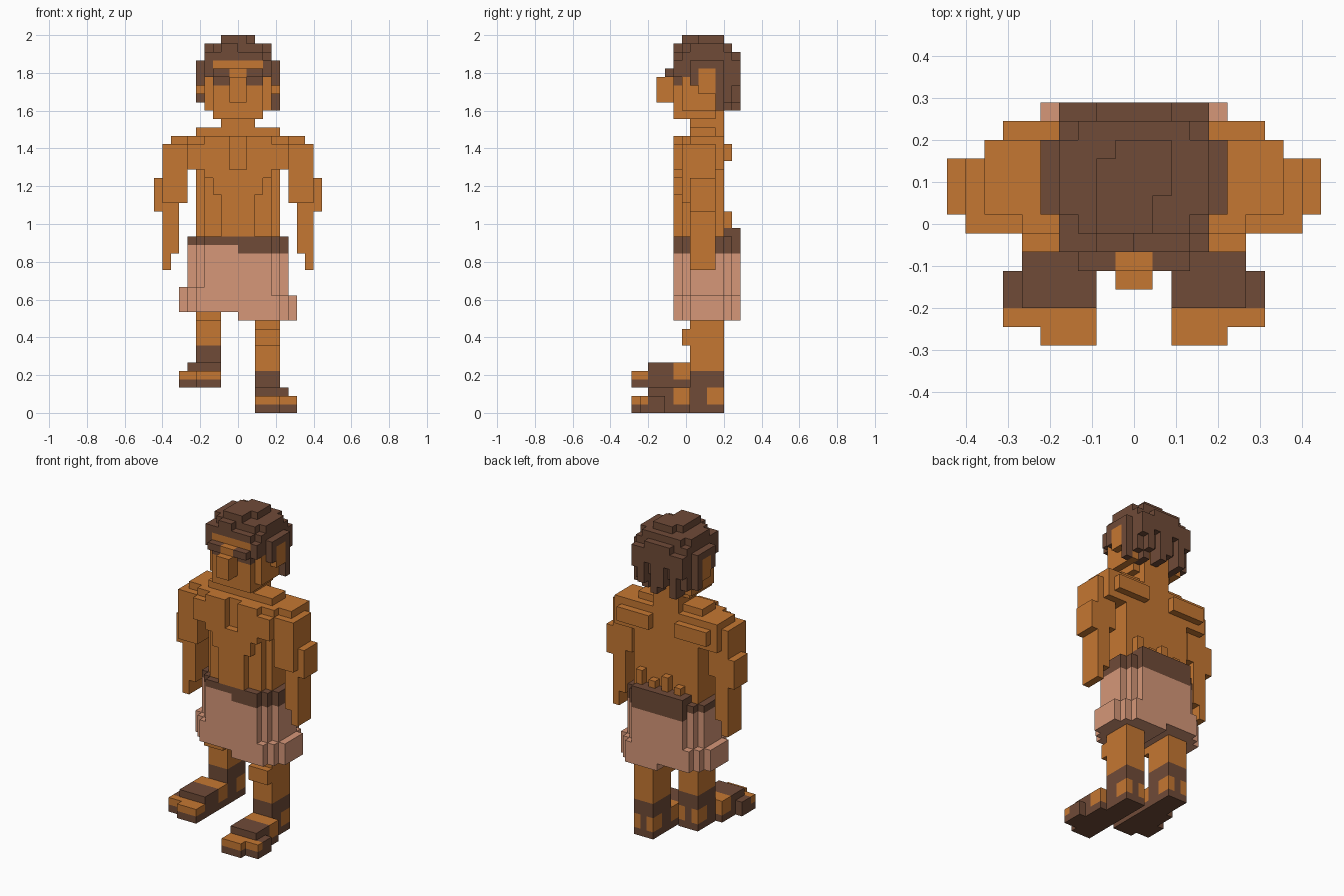
import bpy, bmesh
from mathutils import Vector

if "Cube" in bpy.data.objects:
    bpy.data.objects.remove(bpy.data.objects["Cube"], do_unlink=True)

V = 2 / 45                      # edge of one block
SKIN, BROWN, PINK = 0, 1, 2


def make_mat(name, col):
    m = bpy.data.materials.new(name)
    m.use_nodes = True
    m.diffuse_color = (*col, 1)
    b = next(n for n in m.node_tree.nodes if n.type == 'BSDF_PRINCIPLED')
    b.inputs["Base Color"].default_value = (*col, 1)
    b.inputs["Roughness"].default_value = 0.9
    return m


mats = [make_mat("tan_skin", (0.56, 0.185, 0.032)),
        make_mat("dark_brown", (0.162, 0.07, 0.039)),
        make_mat("dusty_pink", (0.67, 0.31, 0.19))]

cells = {}                      # (x, y, z) -> (part, colour)


def box(part, col, x0, x1, y0, y1, z0, z1):
    """Fill a block range; a later box overrides an earlier one."""
    for x in range(x0, x1):
        for y in range(y0, y1):
            for z in range(z0, z1):
                cells[x, y, z] = (part, col)


def pair(part, col, x0, x1, *rest):
    """Fill a range on the left side (+x) and mirror it to the right."""
    box("left_" + part, col, x0, x1, *rest)
    box("right_" + part, col, -x1, -x0, *rest)


def both(part, col, x0, x1, *rest):
    """Mirrored ranges that belong to one part."""
    box(part, col, x0, x1, *rest)
    box(part, col, -x1, -x0, *rest)


def half_ring(part, col, side, grow, z0, z1):
    """One half of a band around the hips with stepped corners."""
    for w, y0, y1 in ((4, 5, 13), (5, 6, 12), (6, 7, 11)):
        w += grow
        x0, x1 = (0, w) if side > 0 else (-w, 0)
        box(part, col, x0, x1, y0, y1, z0, z1)


# Legs and sandals; the right one is raised by three blocks
for side, s, dz in (("left", 1, 0), ("right", -1, 3)):
    def limb(part, col, x0, x1, y0, y1, z0, z1):
        a, b = (x0, x1) if s > 0 else (-x1, -x0)
        box(f"{side}_{part}", col, a, b, y0, y1, z0 + dz, z1 + dz)
    limb("leg", SKIN, 2, 5, 7, 11, 5, 15)
    limb("leg", SKIN, 2, 5, 6, 7, 8, 10)
    limb("sandal", BROWN, 2, 5, 7, 11, 0, 5)
    limb("sandal", BROWN, 2, 5, 0, 1, 0, 1)
    limb("sandal", BROWN, 2, 7, 1, 4, 0, 1)
    limb("sandal", BROWN, 2, 6, 4, 7, 0, 1)
    limb("foot", SKIN, 2, 5, 0, 1, 1, 2)
    limb("foot", SKIN, 2, 7, 1, 2, 1, 2)
    limb("sandal", BROWN, 2, 7, 2, 4, 1, 2)
    limb("sandal", BROWN, 2, 6, 2, 5, 1, 3)
    limb("foot", SKIN, 2, 6, 5, 7, 1, 3)
    limb("foot", SKIN, 4, 5, 9, 11, 1, 3)
    limb("foot", SKIN, 2, 3, 9, 11, 1, 3)

# Skirt with an uneven flared hem, and the belt that is lower on the left
for s, low, flare, waist in ((-1, 12, 15, 20), (1, 11, 14, 19)):
    half_ring("skirt", PINK, s, 0, flare, waist)
    half_ring("skirt", PINK, s, 1, low, flare)
    half_ring("belt", BROWN, s, 0, waist, 21)
box("belt", BROWN, -4, 4, 11, 13, 19, 22)

# Torso with chest, belly, shoulders and back muscles
box("torso", SKIN, -4, 4, 6, 11, 21, 29)
box("torso", SKIN, -5, 5, 7, 11, 21, 29)
box("torso", SKIN, -6, 6, 6, 11, 29, 33)
box("torso", SKIN, -8, 8, 7, 11, 29, 33)
box("torso", SKIN, -5, 5, 7, 10, 33, 34)
both("torso", SKIN, 1, 6, 5, 6, 29, 32)
both("torso", SKIN, 1, 4, 5, 6, 28, 33)
box("torso", SKIN, -3, 3, 5, 6, 26, 29)
box("torso", SKIN, -2, 2, 5, 6, 21, 26)
both("torso", SKIN, 2, 7, 11, 12, 30, 32)
for x, h in ((-3, 23), (-1, 24), (1, 23), (3, 24)):
    box("torso", SKIN, x, x + 1, 11, 12, 22, h)

# Arms and hands
pair("arm", SKIN, 6, 9, 6, 10, 25, 32)
pair("arm", SKIN, 9, 10, 7, 10, 24, 28)
pair("arm", SKIN, 7, 9, 7, 10, 19, 25)
pair("hand", SKIN, 8, 9, 7, 10, 17, 19)

# Head, neck and face
box("neck", SKIN, -2, 2, 7, 11, 33, 36)
box("head", SKIN, -3, 3, 5, 10, 35, 36)
box("head", SKIN, -4, 4, 6, 11, 36, 42)
box("head", SKIN, -3, 3, 5, 6, 36, 42)
box("nose", SKIN, -1, 1, 4, 5, 37, 41)
box("nose", SKIN, -1, 1, 3, 4, 37, 40)
both("eyebrows", BROWN, 1, 3, 4, 5, 40, 41)
both("eyebrows", BROWN, 3, 4, 5, 6, 40, 41)
both("eyes", BROWN, 1, 3, 5, 6, 39, 40)

# Hair: fringe and rounded cap
both("hair", BROWN, 3, 4, 5, 7, 40, 42)
box("hair", BROWN, -4, 3, 5, 6, 42, 43)
box("hair", BROWN, -4, 4, 6, 12, 42, 43)
box("hair", BROWN, -4, 4, 7, 11, 43, 44)
box("hair", BROWN, -3, 3, 6, 12, 43, 44)
box("hair", BROWN, -2, 0, 5, 6, 43, 44)
box("hair", BROWN, -2, 1, 6, 10, 44, 45)
box("hair", BROWN, -1, 2, 8, 11, 44, 45)

# Hair: sides and ragged strands at the back
both("hair", BROWN, 4, 5, 7, 11, 39, 42)
box("hair", BROWN, -5, -4, 10, 11, 37, 42)
box("hair", BROWN, 4, 5, 10, 11, 36, 42)
for x, low, end in zip(range(-4, 4), (37, 36, 38, 37, 36, 38, 36, 37),
                       (39, 36, 40, 37, 36, 40, 37, 39)):
    box("hair", BROWN, x, x + 1, 10, 12, low, 42)
    box("hair", BROWN, x, x + 1, 12, 13, end, 43 if -3 < x < 2 else 42)

# Ears
pair("ear", SKIN, 4, 5, 8, 10, 38, 41)

# Turn the exposed block sides into one clean mesh per part
AXES = [Vector(d) for d in ((1, 0, 0), (0, 1, 0), (0, 0, 1))]
for part in dict.fromkeys(p for p, _ in cells.values()):
    bm = bmesh.new()
    for c, (p, col) in cells.items():
        if p != part:
            continue
        mid = Vector(c) + Vector((0.5, 0.5, 0.5))
        for i in range(3):
            for sgn in (-1, 1):
                n = AXES[i] * sgn
                if tuple(int(k) for k in Vector(c) + n) in cells:
                    continue
                u = AXES[(i + 1) % 3] / 2
                w = AXES[(i + 2) % 3] / 2 * sgn
                quad = [mid + n / 2 + a * u + b * w
                        for a, b in ((-1, -1), (1, -1), (1, 1), (-1, 1))]
                f = bm.faces.new([bm.verts.new((q - Vector((0, 6.5, 0))) * V)
                                  for q in quad])
                f.material_index = col
    bmesh.ops.remove_doubles(bm, verts=bm.verts, dist=V * 0.01)
    bmesh.ops.dissolve_limit(bm, angle_limit=0.01, verts=bm.verts,
                             edges=bm.edges, delimit={'MATERIAL'})
    me = bpy.data.meshes.new(part)
    bm.to_mesh(me)
    bm.free()
    for m in mats:
        me.materials.append(m)
    bpy.context.collection.objects.link(bpy.data.objects.new(part, me))
